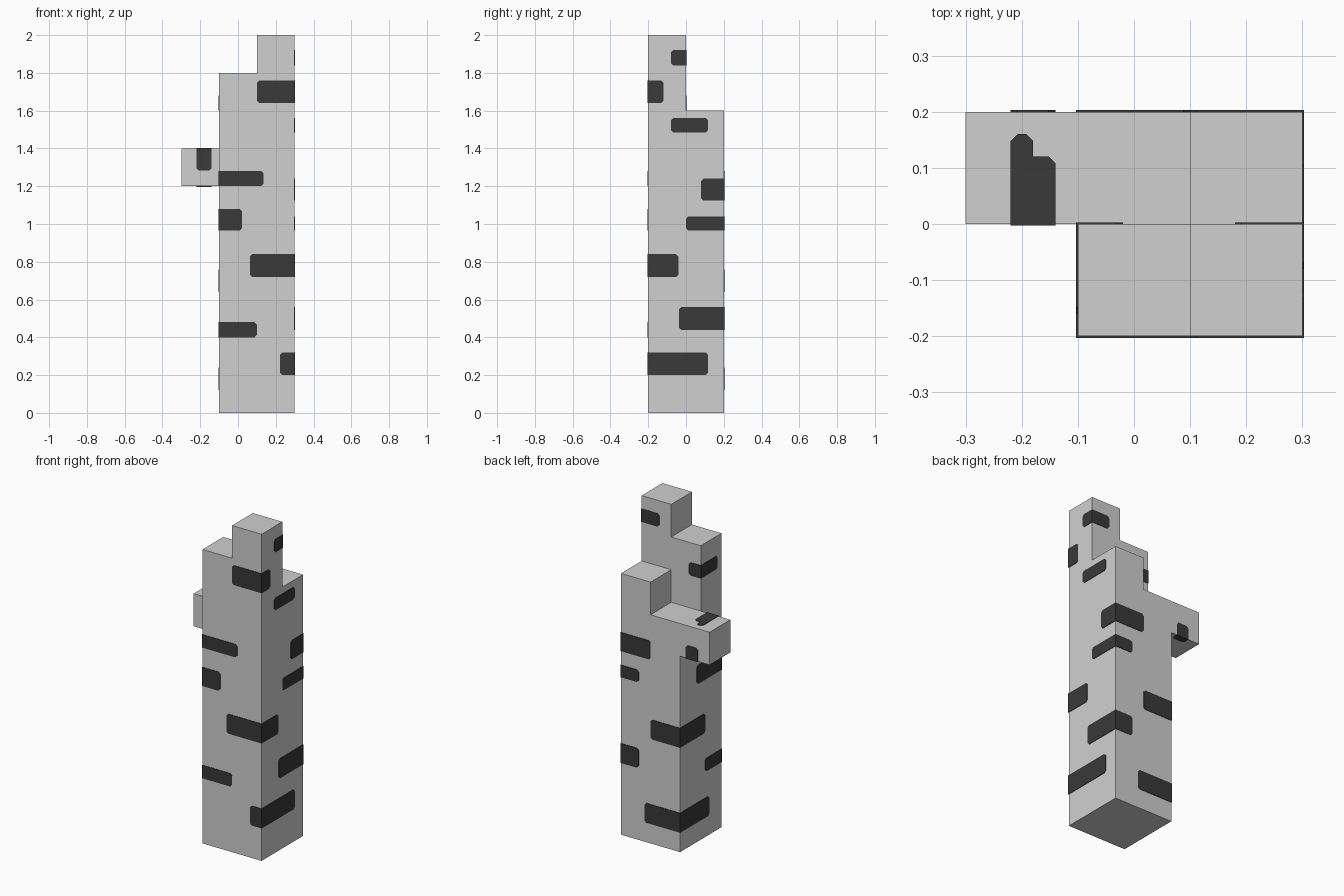
import bpy, bmesh
from mathutils import Vector
from itertools import product

cube = bpy.data.objects.get("Cube")
if cube:
    bpy.data.objects.remove(cube, do_unlink=True)

CELL = 0.2      # block size
LIFT = 0.003    # thickness of the bark marks
CUT = 0.012     # clipped corners of the marks
X, Z = Vector((1, 0, 0)), Vector((0, 0, 1))


def material(name, grey):
    mat = bpy.data.materials.new(name)
    mat.use_nodes = True
    mat.diffuse_color = (grey, grey, grey, 1)
    mat.node_tree.nodes["Principled BSDF"].inputs["Base Color"].default_value = (grey, grey, grey, 1)
    return mat


def finish(bm, name, mat):
    mesh = bpy.data.meshes.new(name)
    bm.to_mesh(mesh)
    bm.free()
    mesh.materials.append(mat)
    obj = bpy.data.objects.new(name, mesh)
    bpy.context.collection.objects.link(obj)
    return obj


def block_shell(name, cells, mat):
    """Outer skin of a set of unit blocks, with flat areas merged."""
    bm = bmesh.new()
    for cell, axis, sign in product(cells, range(3), (-1, 1)):
        n = Vector((0, 0, 0))
        n[axis] = sign
        if tuple(int(a + b) for a, b in zip(cell, n)) in cells:
            continue
        u = Vector((0, 0, 0))
        u[(axis + 1) % 3] = 1
        v = n.cross(u)
        middle = Vector(cell) + Vector((0.5, 0, 0.5)) + Vector((0, 0.5, 0)) + n / 2
        corners = (-u - v, u - v, u + v, v - u)
        bm.faces.new([bm.verts.new((middle + c / 2) * CELL + Vector((-0.1, 0, 0)) * 1)
                      for c in corners])
    bmesh.ops.remove_doubles(bm, verts=bm.verts, dist=0.001)
    bmesh.ops.dissolve_limit(bm, angle_limit=0.01, verts=bm.verts, edges=bm.edges)
    return finish(bm, name, mat)


def bark_mark(name, path, axis, half, mat):
    """Thin band along a path that folds round corners; free ends are clipped."""
    bm = bmesh.new()
    path = [Vector(p) for p in path]
    last = len(path) - 2
    for i, (a, b) in enumerate(zip(path, path[1:])):
        d = (b - a).normalized()
        n = d.cross(axis)
        w = axis * half
        if i == 0:
            start = [a + d * CUT + w, a + w - axis * CUT, a - w + axis * CUT, a + d * CUT - w]
        else:
            start = [a - d * LIFT + w, a - d * LIFT - w]
        if i == last:
            end = [b - d * CUT - w, b - w + axis * CUT, b + w - axis * CUT, b - d * CUT + w]
        else:
            end = [b + d * LIFT - w, b + d * LIFT + w]
        outline = start + end
        top = [bm.verts.new(p + n * LIFT) for p in outline]
        low = [bm.verts.new(p) for p in outline]
        bm.faces.new(top)
        for j in range(len(top)):
            k = (j + 1) % len(top)
            bm.faces.new((top[j], low[j], low[k], top[k]))
    bm.normal_update()
    return finish(bm, name, mat)


pale = material("pale_bark", 0.63)
dark = material("dark_bark", 0.041)

# Trunk: four columns of different heights, plus one side block as a branch stub
heights = {(0, -1): 9, (1, -1): 10, (0, 0): 7, (1, 0): 8}
cells = {(x, y, z) for (x, y), h in heights.items() for z in range(h)}
cells.add((-1, 0, 6))
block_shell("trunk_with_branch", cells, pale)

# Trunk marks: bottom, top, then plan path running anticlockwise
L, R, F, B = -0.1, 0.3, -0.2, 0.2
bands = [
    (1.64, 1.76, [(0.1, F), (R, F), (R, -0.12)]),
    (1.2, 1.28, [(L, -0.12), (L, F), (0.135, F)]),
    (0.965, 1.08, [(L, 0.04), (L, F), (0.02, F)]),
    (0.72, 0.84, [(0.063, F), (R, F), (R, -0.04)]),
    (0.4, 0.48, [(L, -0.04), (L, F), (0.1, F)]),
    (0.2, 0.32, [(0.222, F), (R, F), (R, 0.117)]),
    (1.84, 1.92, [(R, -0.08), (R, 0), (0.18, 0)]),
    (1.485, 1.56, [(R, -0.08), (R, 0.117)]),
    (1.125, 1.24, [(R, 0.08), (R, B), (0.1, B)]),
    (0.965, 1.04, [(R, 0), (R, B), (0.18, B)]),
    (0.44, 0.56, [(R, -0.037), (R, B), (0.18, B)]),
    (0.64, 0.76, [(0.1, B), (L, B), (L, -0.04)]),
    (0.12, 0.24, [(0.14, B), (L, B), (L, -0.08)]),
    (1.6, 1.68, [(-0.02, 0), (L, 0), (L, -0.16)]),
]
for i, (low, high, plan) in enumerate(bands):
    mid = (low + high) / 2
    bark_mark(f"trunk_mark_{i + 1}", [(x, y, mid) for x, y in plan], Z, (high - low) / 2, dark)

# Branch marks: front over the top with a stepped end, and underside to back
bx = -0.18
bark_mark("branch_mark_top", [(bx, 0, 1.283), (bx, 0, 1.4), (bx, 0.12, 1.4)], -X, 0.04, dark)
bark_mark("branch_mark_step", [(bx - 0.02, 0.09, 1.4), (bx - 0.02, 0.16, 1.4)], -X, 0.02, dark)
bark_mark("branch_mark_back", [(bx, 0.16, 1.2), (bx, B, 1.2), (bx, B, 1.28)], X, 0.04, dark)
